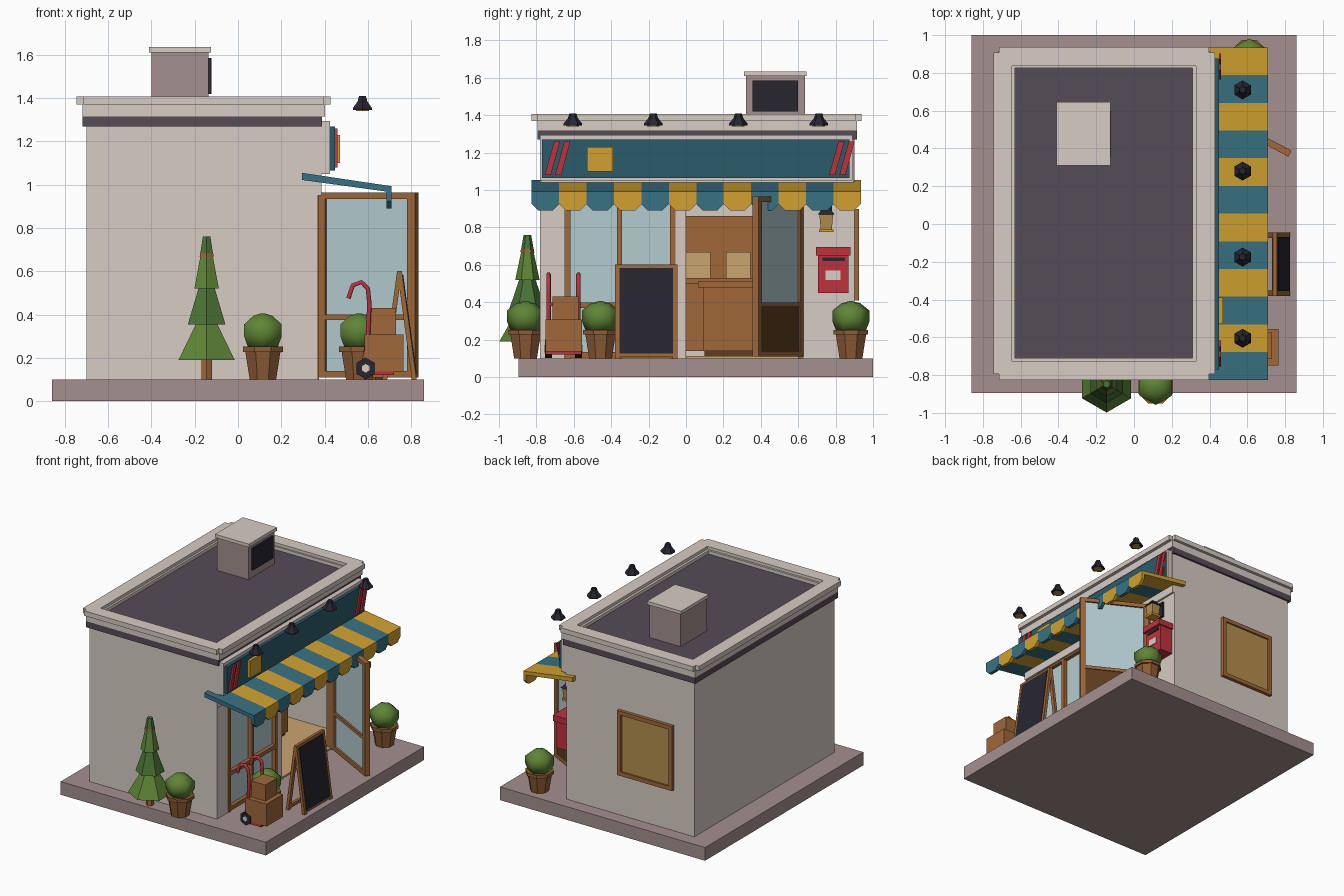
import bpy, bmesh
from math import sin, cos, pi, radians
from mathutils import Matrix, Vector

if "Cube" in bpy.data.objects:
    bpy.data.objects.remove(bpy.data.objects["Cube"])

mats = {}
PAL = dict(wall='D6CBC2', base='A28F8D', purple='574D57', dark='2B2933', teal='2F5C6B', sea='3A7182',
           gold='D1A032', red='BE353F', wood='9E683C', brown='5F4024', pot='8E5D38', tan='C9A36F',
           glass='B2CBD0', green='5F8439', leaf='4C7238', amber='B48E4E', label='D8CFC6')

def mat(c):
    if c not in mats:
        m = bpy.data.materials.new(c)
        lin = [(int(PAL[c][i:i + 2], 16) / 255) ** 2.2 for i in (0, 2, 4)]
        m.diffuse_color = (*lin, 1)
        m.use_nodes = True
        m.node_tree.nodes["Principled BSDF"].inputs["Base Color"].default_value = m.diffuse_color
        mats[c] = m
    return mats[c]

def make(name, verts, faces, color, M=None):
    bm = bmesh.new()
    vs = [bm.verts.new(v) for v in verts]
    for f in faces:
        bm.faces.new([vs[i] for i in f])
    bmesh.ops.recalc_face_normals(bm, faces=bm.faces)
    if M:
        bm.transform(M)
    me = bpy.data.meshes.new(name)
    bm.to_mesh(me)
    bm.free()
    ob = bpy.data.objects.new(name, me)
    bpy.context.collection.objects.link(ob)
    me.materials.append(mat(color))
    return ob

def loft(name, rings, color, M=None):
    n = len(rings[0])
    faces = [list(range(n)), [n * (len(rings) - 1) + i for i in range(n)]]
    for k in range(len(rings) - 1):
        for i in range(n):
            j = (i + 1) % n
            faces.append([k * n + i, k * n + j, (k + 1) * n + j, (k + 1) * n + i])
    return make(name, [v for r in rings for v in r], faces, color, M)

def prism(name, pts, axis, a, b, color, M=None):
    """Extrude a profile along x (y,z points) or y (x,z points)."""
    put = (lambda p, t: (t, p[0], p[1])) if axis == 'x' else (lambda p, t: (p[0], t, p[1]))
    return loft(name, [[put(p, t) for p in pts] for t in (a, b)], color, M)

def box(name, x0, x1, y0, y1, z0, z1, color, M=None):
    return prism(name, [(x0, z0), (x1, z0), (x1, z1), (x0, z1)], 'y', y0, y1, color, M)

def lathe(name, x, y, prof, n, color, turn=pi / 2):
    return loft(name, [[(x + r * cos(turn + 2 * pi * i / n), y + r * sin(turn + 2 * pi * i / n), z)
                        for i in range(n)] for r, z in prof], color)

def ring(name, x0, x1, y0, y1, w, z0, z1, color, cut=0):
    """Rectangular frame of four bars, optionally notched at the corners."""
    box(name + '_left', x0, x0 + w, y0 + cut, y1 - cut, z0, z1, color)
    box(name + '_right', x1 - w, x1, y0 + cut, y1 - cut, z0, z1, color)
    box(name + '_front', x0 + (cut or w), x1 - (cut or w), y0, y0 + w, z0, z1, color)
    box(name + '_back', x0 + (cut or w), x1 - (cut or w), y1 - w, y1, z0, z1, color)

# Base slab, hollow shell and roof
box('base_slab', -.86, .86, -.895, 1, 0, .1, 'base')
box('shop_floor', -.64, .36, -.72, .85, .1, .112, 'tan')
box('wall_left', -.70, -.64, -.78, .9, .1, 1.3, 'wall')
box('wall_front', -.64, .37, -.78, -.72, .1, 1.3, 'wall')
box('wall_back', -.64, .37, .84, .9, .1, 1.3, 'wall')
for nm, a, b in (('a', -.77, -.65), ('b', -.06, 0), ('c', .62, .89)):
    box('facade_pier_' + nm, .31, .37, a, b, .1, .96, 'wall')
box('facade_header', .31, .385, -.775, .895, .95, 1.37, 'wall')
box('roof', -.66, .34, -.74, .86, 1.3, 1.36, 'purple')
ring('dark_band', -.718, .389, -.795, .915, .08, 1.27, 1.316, 'purple')
ring('parapet', -.718, .403, -.795, .915, .08, 1.316, 1.375, 'wall')
ring('parapet_cap', -.745, .428, -.825, .937, .1, 1.37, 1.407, 'wall', .03)
ring('roof_curb', -.655, .335, -.735, .85, .025, 1.35, 1.385, 'wall')

# Roof vent box
box('vent_body', -.40, -.137, .32, .635, 1.35, 1.61, 'base')
box('vent_cap', -.41, -.125, .31, .645, 1.61, 1.635, 'wall')
box('vent_grille', -.137, -.122, .356, .6, 1.42, 1.585, 'dark')

# Sign board with stripes and plaque
box('sign_backing', .37, .426, -.78, .89, 1.05, 1.295, 'wall')
box('sign_board', .426, .449, -.77, .875, 1.065, 1.27, 'teal')
for i, y in enumerate((-.755, -.70, .765, .82)):
    prism(f'sign_stripe_{i}', [(y, 1.08), (y + .032, 1.08), (y + .082, 1.26), (y + .05, 1.26)],
          'x', .449, .46, 'red')
box('sign_plaque', .449, .472, -.53, -.39, 1.1, 1.23, 'gold')

# Striped awning with scalloped valance
w = 1.76 / 12
for i in range(12):
    y, c = -.825 + i * w, ('gold' if i % 2 else 'sea')
    prism(f'awning_stripe_{i}', [(.295, 1.022), (.71, .965), (.71, .993), (.295, 1.055)], 'y', y, y + w, c)
    prism(f'awning_scallop_{i}', [(y, .98), (y, .925), (y + .035, .89), (y + w - .035, .89),
                                  (y + w, .925), (y + w, .98)], 'x', .685, .71, c)

# Hanging lamps
for i, y in enumerate((-.605, -.175, .28, .71)):
    lathe(f'lamp_shade_{i}', .575, y, [(.05, 1.345), (.05, 1.355), (.026, 1.385), (.018, 1.41)], 6, 'dark')
    lathe(f'lamp_bulb_{i}', .575, y, [(.034, 1.34), (.034, 1.35)], 6, 'amber')

# Shop window
box('window_glass', .335, .345, -.64, -.07, .12, .95, 'glass')
for i, y in enumerate((-.645, -.37, -.085)):
    box(f'window_post_{i}', .32, .375, y, y + .028, .1, .965, 'wood')
for i, z in enumerate((.105, .37, .935)):
    box(f'window_rail_{i}', .322, .373, -.645, -.06, z, z + .03, 'wood')
box('door_jamb', .32, .375, .6, .628, .1, .96, 'wood')

# Open glass door, swung outward
D = Matrix.Translation((.375, .612, 0)) @ Matrix.Rotation(radians(-28), 4, 'Z')
for nm, a, b in (('hinge', 0, .04), ('outer', .47, .51)):
    box('door_stile_' + nm, a, b, -.018, .018, .11, .965, 'wood', D)
for i, (a, b) in enumerate(((.11, .14), (.375, .4), (.935, .965))):
    box(f'door_rail_{i}', .04, .47, -.018, .018, a, b, 'wood', D)
box('door_glass', .04, .47, -.005, .005, .14, .935, 'glass', D)
box('door_kick_panel', .04, .47, .006, .012, .14, .375, 'brown', D)

# Interior shelf and counter
box('shelf_back', -.4, -.37, 0, .66, .14, .86, 'wood')
box('shelf_board', -.37, -.2, 0, .66, .5, .53, 'wood')
for i, y in enumerate((0, .215)):
    box(f'shelf_box_{i}', -.34, -.22, y, y + .13, .53, .67, 'tan')
box('counter_body', -.18, 0, .09, .6, .14, .48, 'wood')
box('counter_top', -.2, .02, .065, .63, .48, .51, 'wood')
box('counter_plinth', -.16, -.02, .1, .59, .11, .14, 'brown')

# Back window
box('back_window_pane', -.51, -.09, .9, .912, .43, .88, 'amber')
for i, x in enumerate((-.53, -.10)):
    box(f'back_window_side_{i}', x, x + .03, .9, .925, .41, .9, 'wood')
for i, z in enumerate((.41, .87)):
    box(f'back_window_rail_{i}', -.5, -.1, .9, .925, z, z + .03, 'wood')

# Mailbox and wall lantern
box('mailbox_body', .37, .48, .705, .87, .45, .65, 'red')
box('mailbox_lid', .37, .5, .695, .88, .65, .695, 'red')
box('mailbox_slot', .48, .486, .73, .85, .62, .64, 'dark')
box('mailbox_label', .48, .485, .745, .825, .52, .57, 'label')
box('lantern_plate', .37, .385, .72, .78, .8, .92, 'dark')
box('lantern_arm', .385, .46, .74, .76, .89, .905, 'dark')
s = pi / 4
lathe('lantern_glass', .45, .75, [(.042, .79), (.052, .87)], 4, 'amber', s)
lathe('lantern_cap', .45, .75, [(.064, .87), (.03, .9), (.02, .91)], 4, 'dark', s)
lathe('lantern_foot', .45, .75, [(.055, .775), (.055, .79)], 4, 'gold', s)

# Layered tree
tx, ty = -.145, -.848
lathe('tree_trunk', tx, ty, [(.028, .1), (.028, .2)], 6, 'wood')
for i, (r0, z0, r1, z1) in enumerate(((.15, .19, .055, .36), (.1, .355, .042, .525),
                                      (.065, .52, .033, .67), (.036, .67, .02, .76))):
    lathe(f'tree_tier_{i}', tx, ty, [(r0, z0), (r1, z1)], 6, 'leaf' if i % 2 else 'green')
lathe('tree_band', tx, ty, [(.037, .665), (.035, .685)], 6, 'wood')

# Potted bushes
for i, (x, y) in enumerate(((.115, -.858), (.56, -.457), (.61, .882))):
    lathe(f'pot_body_{i}', x, y, [(.066, .1), (.088, .23)], 8, 'pot', pi / 8)
    lathe(f'pot_rim_{i}', x, y, [(.1, .228), (.1, .252)], 8, 'pot', pi / 8)
    b = lathe(f'bush_{i}', x, y, [(.08, .25), (.1, .3), (.1, .355), (.05, .395), (.008, .406)], 6, 'green')
    for p in b.data.polygons:
        p.use_smooth = True

# Hand truck with cartons
for i, y in enumerate((-.735, -.575)):
    cu = bpy.data.curves.new(f'truck_rail_{i}', 'CURVE')
    cu.dimensions = '3D'
    cu.bevel_depth, cu.bevel_resolution, cu.use_fill_caps = .012, 1, True
    path = [(.51, .475), (.53, .535), (.57, .55), (.6, .52), (.607, .45), (.6, .3), (.575, .13)]
    sp = cu.splines.new('POLY')
    sp.points.add(len(path) - 1)
    for p, (x, z) in zip(sp.points, path):
        p.co = (x, y, z, 1)
    cu.materials.append(mat('red'))
    bpy.context.collection.objects.link(bpy.data.objects.new(f'truck_rail_{i}', cu))
    for nm, r, t, c in (('wheel', .05, .018, 'dark'), ('hub', .02, .022, 'label')):
        prism(f'truck_{nm}_{i}', [(.59 + r * cos(k * pi / 3 + pi / 6), .152 + r * sin(k * pi / 3 + pi / 6))
                                  for k in range(6)], 'y', y - t, y + t, c)
box('truck_plate', .55, .72, -.75, -.56, .12, .138, 'red')
box('truck_bar', .597, .613, -.735, -.575, .38, .4, 'red')
box('carton_large', .585, .765, -.75, -.555, .138, .308, 'wood')
box('carton_small', .61, .73, -.715, -.575, .308, .43, 'wood')

# Folding chalkboard
def slant(name, t0, t1, y0, y1, color, side=1, lift=0, th=.022):
    """Bar on a sloping leg; t runs from foot (0) to apex (1)."""
    foot, top = (.735 + .068 * side, .1), (.735, .602)
    p = [(foot[0] + (top[0] - foot[0]) * t + lift, foot[1] + (top[1] - foot[1]) * t) for t in (t0, t1)]
    prism(name, [p[0], (p[0][0] + th, p[0][1]), (p[1][0] + th, p[1][1]), p[1]], 'y', y0, y1, color)
for nm, sd in (('front', 1), ('rear', -1)):
    slant(f'chalkboard_{nm}_leg_a', 0, 1, -.38, -.352, 'wood', sd)
    slant(f'chalkboard_{nm}_leg_b', 0, 1, -.073, -.045, 'wood', sd)
    slant(f'chalkboard_{nm}_top', .95, 1, -.352, -.073, 'wood', sd)
    slant(f'chalkboard_{nm}_bottom', .02, .07, -.352, -.073, 'wood', sd)
slant('chalkboard_panel', .05, .96, -.356, -.069, 'dark', 1, .012, .014)
